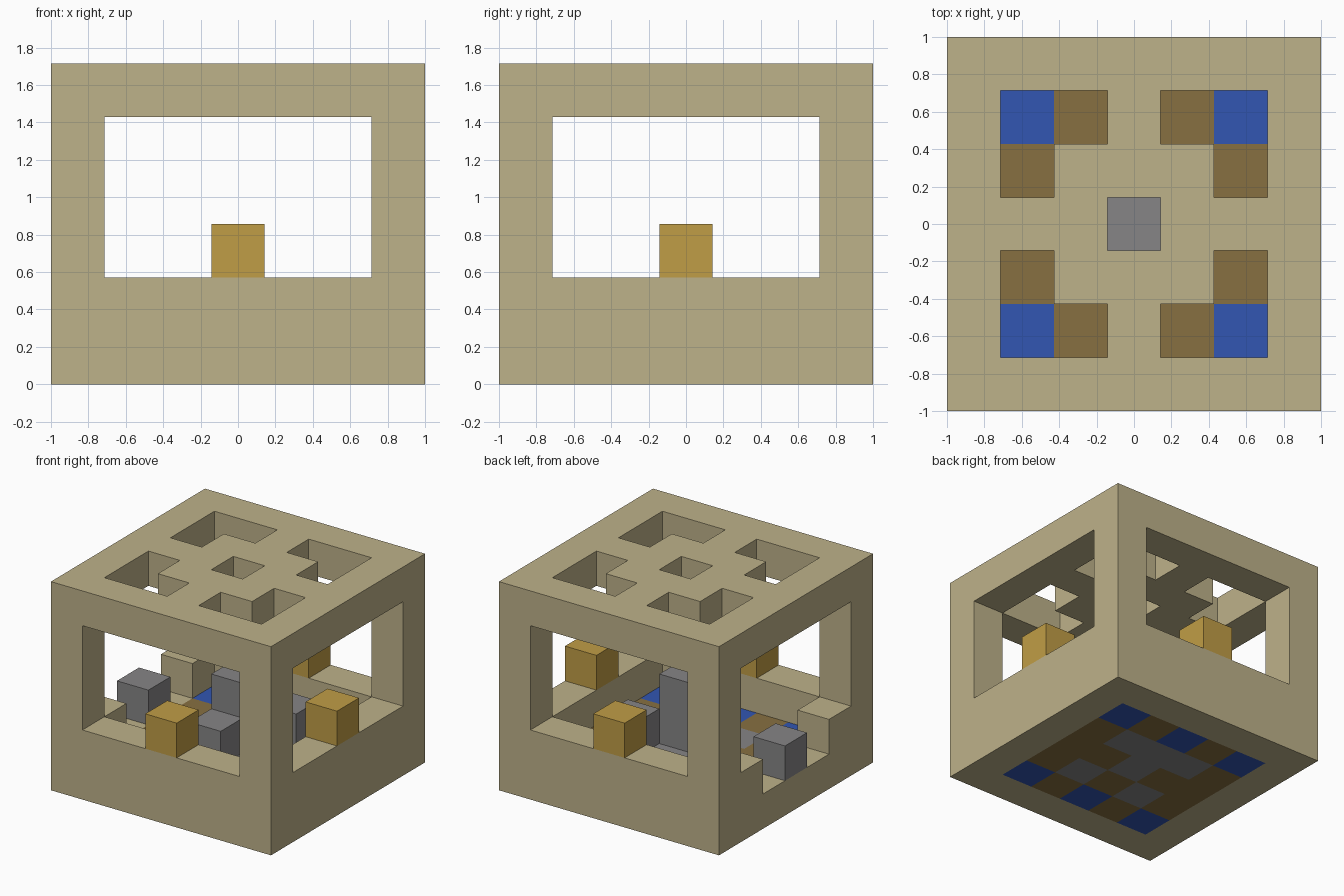
import bpy
import bmesh
from mathutils import Vector

N = 7                # blocks along each side
U = 2 / N            # block size
LAST = N - 1

start = bpy.data.objects.get("Cube")
if start:
    bpy.data.objects.remove(start, do_unlink=True)


def material(name, rgb):
    mat = bpy.data.materials.new(name)
    mat.use_nodes = True
    color = (*rgb, 1)
    mat.diffuse_color = color
    mat.node_tree.nodes["Principled BSDF"].inputs["Base Color"].default_value = color
    return mat


sand = material("sandstone", (0.515, 0.445, 0.254))
gold = material("gold", (0.527, 0.337, 0.061))
blue = material("blue", (0.032, 0.093, 0.445))
brown = material("brown", (0.242, 0.162, 0.053))
gray = material("gray", (0.24, 0.235, 0.24))


def blocks(name, cells, mat):
    """Join unit blocks at grid cells into one mesh, without inner faces."""
    cells = set(cells)
    bm = bmesh.new()
    for cell in sorted(cells):
        center = Vector(cell) + Vector((0.5, 0.5, 0.5))
        for axis in range(3):
            for sign in (-1, 1):
                step = [0, 0, 0]
                step[axis] = sign
                if tuple(c + s for c, s in zip(cell, step)) in cells:
                    continue
                normal = Vector(step)
                a = Vector((0, 0, 0))
                a[(axis + 1) % 3] = 0.5
                b = normal.cross(a)
                mid = center + normal * 0.5
                corners = (mid - a - b, mid + a - b, mid + a + b, mid - a + b)
                bm.faces.new([bm.verts.new((p - Vector((N / 2, N / 2, 0))) * U)
                              for p in corners])
    bmesh.ops.remove_doubles(bm, verts=bm.verts, dist=U / 100)
    mesh = bpy.data.meshes.new(name)
    bm.to_mesh(mesh)
    bm.free()
    mesh.materials.append(mat)
    obj = bpy.data.objects.new(name, mesh)
    bpy.context.collection.objects.link(obj)
    return obj


square = [(x, y) for x in range(N) for y in range(N)]
inner = [(x, y) for x, y in square if 0 < x < LAST and 0 < y < LAST]
ring = [c for c in square if c not in inner]

# Low outer wall with a doorway on one side
doorway = [(0, y, 1) for y in (2, 3, 4)]
blocks("base_wall", [(x, y, z) for x, y in ring for z in (0, 1)
                     if (x, y, z) not in doorway], sand)

# Corner posts
for x, side in ((0, "right"), (LAST, "left")):
    for y, end in ((0, "front"), (LAST, "back")):
        blocks(f"{end}_{side}_post", [(x, y, z) for z in (2, 3, 4)], sand)

# Roof with a central opening and four L-shaped corner openings
openings = {(3, 3)}
for x, dx in ((1, 1), (5, -1)):
    for y, dy in ((1, 1), (5, -1)):
        openings |= {(x, y), (x + dx, y), (x, y + dy)}
blocks("roof", [(x, y, 5) for x, y in square if (x, y) not in openings], sand)

# Floor tiles
blue_tiles = [(x, y) for x in (1, 3, 5) for y in (1, 5)]
gray_tiles = [(2, 2), (4, 2), (3, 3), (2, 4), (3, 4), (4, 4)]
brown_tiles = [c for c in inner if c not in blue_tiles + gray_tiles]
for name, tiles, mat in (("blue_floor", blue_tiles, blue),
                         ("gray_floor", gray_tiles, gray),
                         ("brown_floor", brown_tiles, brown)):
    blocks(name, [(x, y, 0) for x, y in tiles], mat)

# Central column and loose stones
blocks("center_column", [(3, 3, 1), (3, 3, 2)], gray)
blocks("door_stone", [(0, 3, 1)], gray)
blocks("front_stone", [(3, 2, 1)], gray)
blocks("back_stone", [(4, 4, 1)], gray)

# Gold blocks on the wall
for name, cell in (("front", (3, 0, 2)), ("back", (3, LAST, 2)), ("left", (LAST, 3, 2))):
    blocks(f"{name}_gold_block", [cell], gold)
